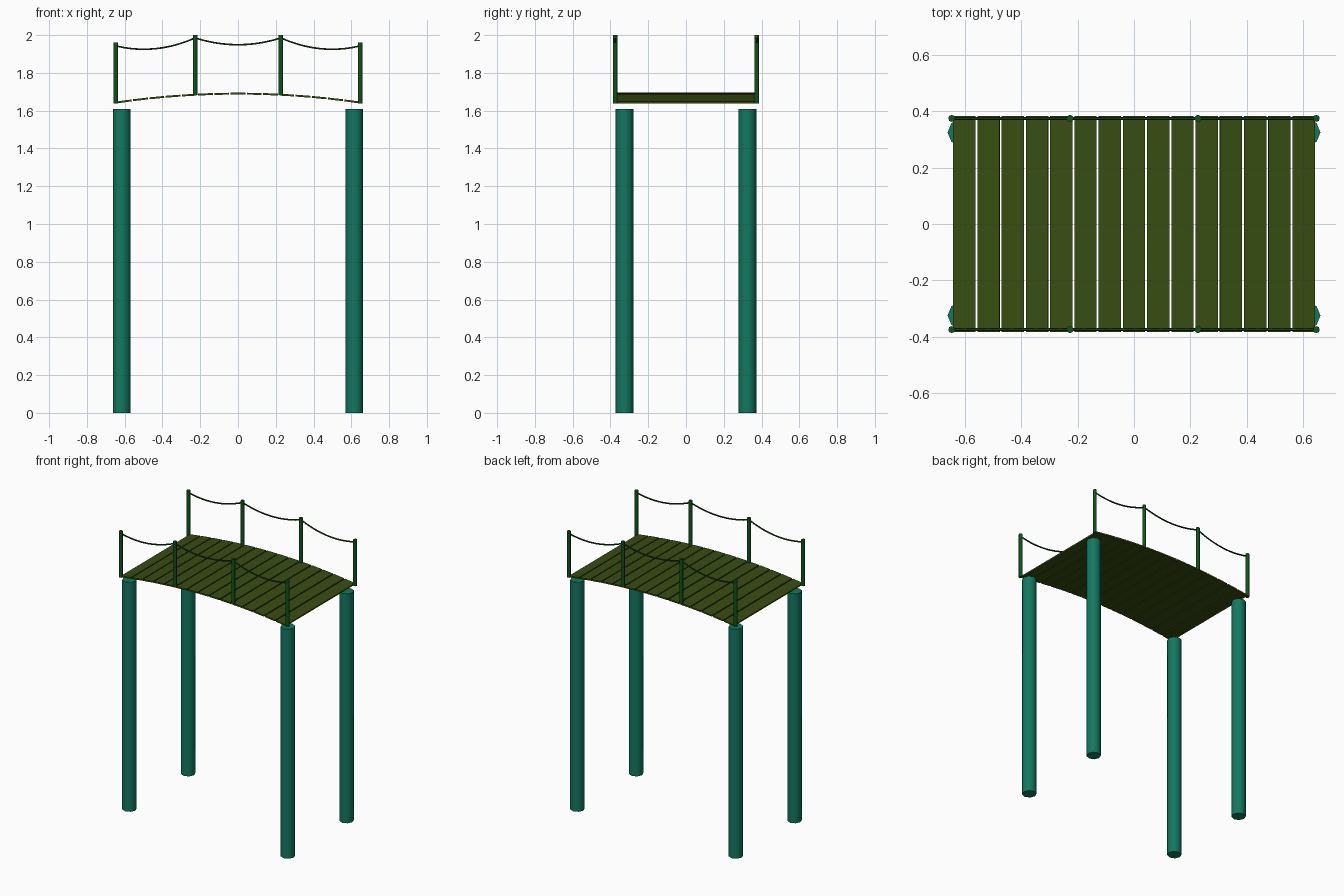
import bpy
from math import atan, radians

if "Cube" in bpy.data.objects:
    bpy.data.objects.remove(bpy.data.objects["Cube"])


def material(name, rgb):
    m = bpy.data.materials.new(name)
    m.diffuse_color = (*rgb, 1)
    m.use_nodes = True
    m.node_tree.nodes["Principled BSDF"].inputs["Base Color"].default_value = m.diffuse_color
    return m


LEG = material("teal_wood", (0.006, 0.19, 0.115))
DECK = material("olive_wood", (0.04, 0.075, 0.006))
RAIL = material("green_wood", (0.005, 0.085, 0.01))
ROPE = material("dark_rope", (0.01, 0.05, 0.008))

HALF_LEN, HALF_WID = 0.645, 0.383
RISE = 0.047


def deck_z(x):
    return 1.69 - RISE * (x / HALF_LEN) ** 2


def pole(name, x, y, z0, z1, radius, mat):
    bpy.ops.mesh.primitive_cylinder_add(
        vertices=8, radius=radius, depth=z1 - z0, location=(x, y, (z0 + z1) / 2))
    ob = bpy.context.object
    ob.name = name
    ob.data.materials.append(mat)
    bpy.ops.object.shade_smooth_by_angle(angle=radians(50))


def rope(name, a, b, y, sag, steps=10):
    cu = bpy.data.curves.new(name, 'CURVE')
    cu.dimensions = '3D'
    cu.bevel_depth = 0.005
    cu.bevel_resolution = 1
    cu.use_fill_caps = True
    sp = cu.splines.new('POLY')
    sp.points.add(steps)
    for i, p in enumerate(sp.points):
        t = i / steps
        x = a[0] + (b[0] - a[0]) * t
        z = a[1] + (b[1] - a[1]) * t - 4 * sag * t * (1 - t)
        p.co = (x, y, z, 1)
    cu.materials.append(ROPE)
    bpy.context.collection.objects.link(bpy.data.objects.new(name, cu))


# Support legs
for x in (-0.615, 0.615):
    for y in (-0.325, 0.325):
        pole("support_leg", x, y, 0, 1.61, 0.047, LEG)

# Arched deck of separate planks
COUNT = 15
pitch = 2 * HALF_LEN / COUNT
for i in range(COUNT):
    x = -HALF_LEN + pitch * (i + 0.5)
    slope = -2 * RISE * x / HALF_LEN ** 2
    bpy.ops.mesh.primitive_cube_add(
        size=1, location=(x, 0, deck_z(x)), rotation=(0, -atan(slope), 0))
    plank = bpy.context.object
    plank.name = "deck_plank"
    plank.scale = (pitch - 0.007, 2 * HALF_WID, 0.010)
    plank.data.materials.append(DECK)

# Railing posts (x, bottom, top) and sagging ropes between them
POSTS = [(-0.647, 1.637, 1.96), (-0.227, 1.682, 2.0),
         (0.227, 1.682, 2.0), (0.647, 1.637, 1.96)]
TIES = [(-0.647, 1.943), (-0.227, 1.985), (0.227, 1.985), (0.647, 1.943)]
for y in (-0.375, 0.375):
    for x, z0, z1 in POSTS:
        pole("railing_post", x, y, z0, z1, 0.0125, RAIL)
    for a, b in zip(TIES, TIES[1:]):
        rope("railing_rope", a, b, y, 0.036)
